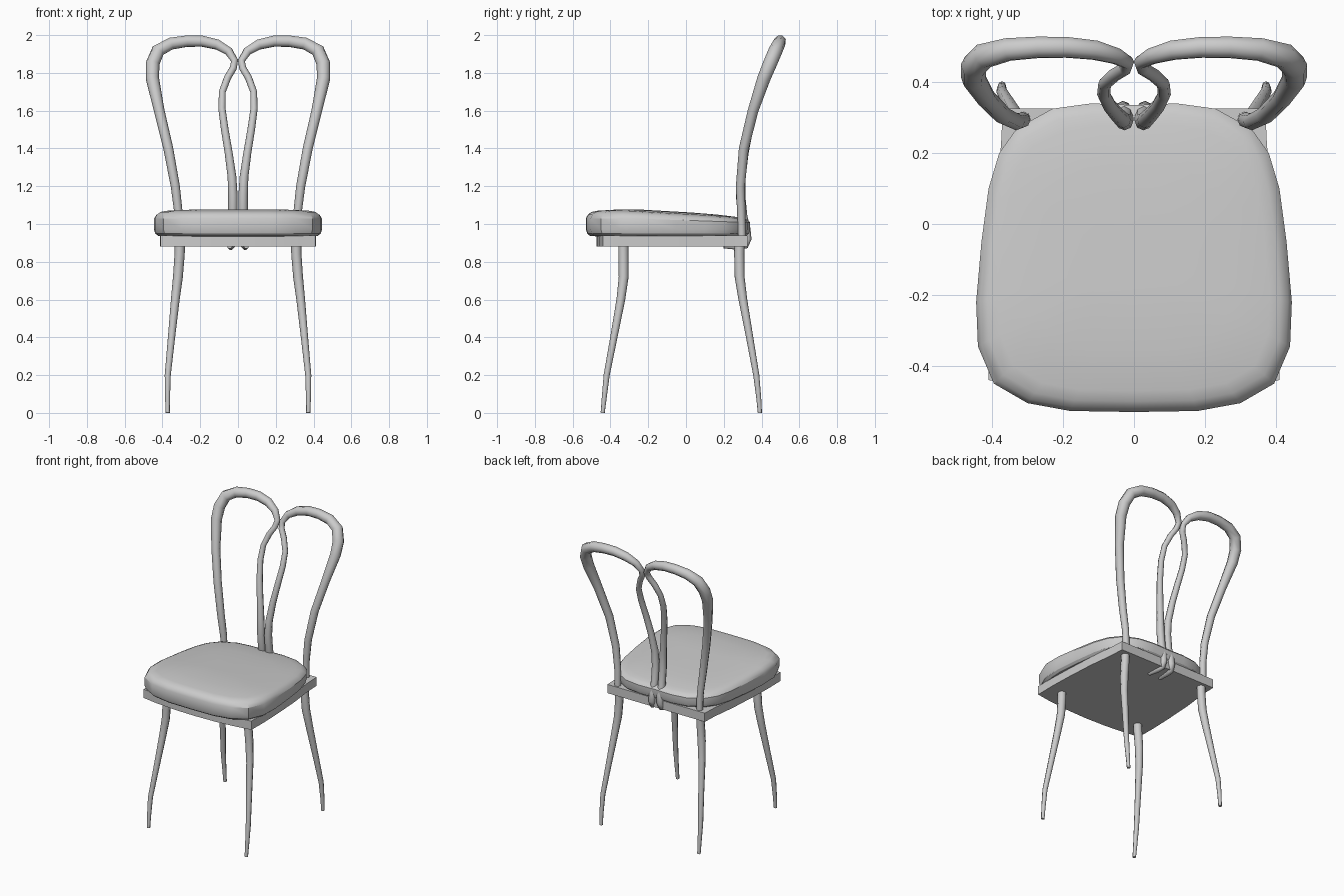
import bpy, bmesh, math
from mathutils import Vector

if "Cube" in bpy.data.objects:
    bpy.data.objects.remove(bpy.data.objects["Cube"])


def finish(name, bm, mirror=False, angle=40):
    bmesh.ops.recalc_face_normals(bm, faces=bm.faces)
    mesh = bpy.data.meshes.new(name)
    bm.to_mesh(mesh)
    bm.free()
    ob = bpy.data.objects.new(name, mesh)
    bpy.context.collection.objects.link(ob)
    bpy.ops.object.select_all(action='DESELECT')
    ob.select_set(True)
    bpy.context.view_layer.objects.active = ob
    bpy.ops.object.shade_smooth_by_angle(angle=math.radians(angle))
    if mirror:
        mod = ob.modifiers.new("Mirror", 'MIRROR')
        mod.use_mirror_merge = False
    return ob


def skin(bm, rings):
    """Bridge equal-length vertex rings and cap both ends."""
    n = len(rings[0])
    for a, b in zip(rings, rings[1:]):
        for i in range(n):
            j = (i + 1) % n
            bm.faces.new((a[i], a[j], b[j], b[i]))
    bm.faces.new(rings[0])
    bm.faces.new(rings[-1])


def tube(name, path, sides=8):
    """Tapered tube along (x, y, z, radius) points, mirrored across x."""
    pts = [Vector(p[:3]) for p in path]
    bm, rings = bmesh.new(), []
    normal = Vector((0, 1, 0))
    for k, p in enumerate(pts):
        t = (pts[min(k + 1, len(pts) - 1)] - pts[max(k - 1, 0)]).normalized()
        normal = (normal - t * normal.dot(t)).normalized()
        side = t.cross(normal)
        ring = []
        for i in range(sides):
            a = math.tau * i / sides
            ring.append(bm.verts.new(p + (normal * math.cos(a) + side * math.sin(a)) * path[k][3]))
        rings.append(ring)
    skin(bm, rings)
    return finish(name, bm, mirror=True, angle=60)


def full_outline(half):
    """Mirror a half outline that starts and ends on x = 0 (or near it)."""
    return half + [(-x, y) for x, y in reversed(half) if x > 0]


# Seat cushion: stacked outlines, top sloping down to the back
half = [(0, .335), (.12, .34), (.23, .325), (.33, .27), (.38, .2), (.41, .1), (.43, -.05),
        (.445, -.22), (.44, -.345), (.395, -.45), (.30, -.505), (.18, -.527), (0, -.53)]
outline = full_outline(half)
levels = [(.88, .935, 0), (.95, .937, 0), (.985, .95, 0), (1, .972, 0), (1, 1.03, .6), (.975, 1.05, .8),
          (.93, 1.064, 1), (.86, 1.070, 1), (.6, 1.077, 1), (.3, 1.08, 1)]
bm = bmesh.new()
rings = []
for s, z, slope in levels:
    ring = []
    for x, y in outline:
        py = -.1 + (y + .1) * s
        drop = slope * .035 * max(0, (py + .3) / .6)
        ring.append(bm.verts.new((x * s, py, z - drop)))
    rings.append(ring)
skin(bm, rings)
finish("seat_cushion", bm, angle=30)

# Seat frame: bowed slab under the cushion
frame = full_outline([(0, .325), (.37, .325), (.375, .22), (.395, .05), (.407, -.15), (.412, -.3),
                      (.41, -.44), (.3, -.457), (.15, -.471), (0, -.475)])
bm = bmesh.new()
skin(bm, [[bm.verts.new((x, y, z)) for x, y in frame] for z in (.88, .94)])
finish("seat_frame", bm, angle=30)

# Front and back legs
tube("front_legs", [(.372, -.441, 0, .011), (.373, -.433, .08, .013), (.372, -.42, .2, .016),
                    (.352, -.382, .4, .019), (.332, -.345, .6, .023), (.318, -.33, .72, .026),
                    (.309, -.331, .84, .027), (.308, -.332, .9, .027)])
tube("back_legs", [(.372, .391, 0, .011), (.373, .385, .08, .013), (.372, .372, .2, .016),
                   (.352, .337, .4, .019), (.332, .301, .6, .023), (.318, .284, .72, .026),
                   (.309, .282, .84, .027), (.308, .283, .9, .027)])

# Bent backrest hoops: outer post, top bow, centre crossing, inner splat, hook under frame
tube("backrest_hoops", [
    (.312, .296, .93, .021), (.314, .293, 1.05, .022), (.332, .288, 1.2, .024),
    (.369, .306, 1.4, .026), (.417, .355, 1.6, .028), (.453, .412, 1.77, .035),
    (.452, .445, 1.85, .037), (.423, .474, 1.918, .037), (.355, .492, 1.955, .034),
    (.27, .498, 1.968, .032), (.19, .498, 1.968, .031), (.11, .49, 1.95, .029),
    (.05, .473, 1.915, .024), (.018, .455, 1.865, .019), (.025, .438, 1.825, .019),
    (.055, .42, 1.775, .019), (.083, .395, 1.7, .018), (.085, .365, 1.61, .019),
    (.07, .335, 1.5, .020), (.05, .311, 1.38, .021), (.032, .293, 1.25, .023),
    (.027, .289, 1.15, .025), (.027, .30, 1.04, .025), (.029, .317, .97, .025),
    (.031, .324, .92, .023), (.034, .312, .887, .021), (.038, .28, .88, .018), (.044, .2, .884, .014)])
